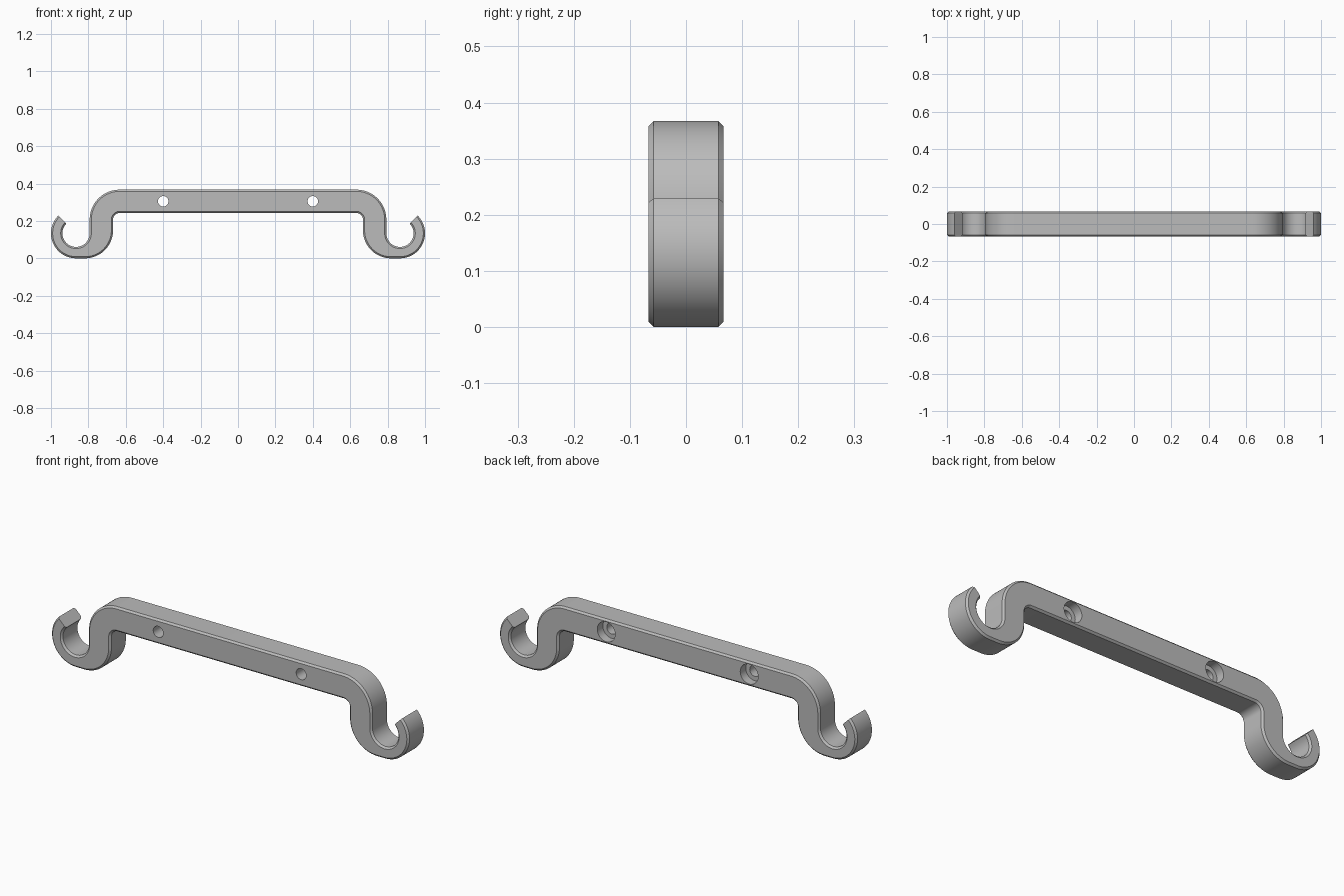
import bpy, bmesh
from math import sin, cos, radians, pi
from mathutils import Matrix, Vector

if "Cube" in bpy.data.objects:
    bpy.data.objects.remove(bpy.data.objects["Cube"])

DEPTH = 0.133          # front to back
CHAMFER = 0.009
HOLE_X, HOLE_Z = 0.4, 0.305


def arc(cx, cz, r, start, end, steps):
    """Points along an arc, angles in degrees."""
    angles = [radians(start + (end - start) * i / steps) for i in range(steps + 1)]
    return [(cx + r * cos(a), cz + r * sin(a)) for a in angles]


def new_object(name, bm):
    mesh = bpy.data.meshes.new(name)
    bm.to_mesh(mesh)
    bm.free()
    obj = bpy.data.objects.new(name, mesh)
    bpy.context.collection.objects.link(obj)
    return obj


# Half outline: shoulder, hook inside, hook outside, heel, inner fillet
inner_hook = arc(0.866, 0.134, 0.073, 180, 405, 40)
outer_hook = arc(0.866, 0.134, 0.134, 405, 270, 28)
half = (arc(0.633, 0.207, 0.16, 90, 0, 24) + inner_hook + outer_hook
        + arc(0.818, 0.15, 0.15, 270, 180, 24)
        + arc(0.633, 0.207, 0.035, 0, 90, 12))
outline = half + [(-x, z) for x, z in reversed(half)]

# Solid body from the outline
bm = bmesh.new()
face = bm.faces.new([bm.verts.new((x, -DEPTH / 2, z)) for x, z in outline])
ext = bmesh.ops.extrude_face_region(bm, geom=[face])
bmesh.ops.translate(bm, vec=(0, DEPTH, 0),
                    verts=[v for v in ext["geom"] if isinstance(v, bmesh.types.BMVert)])
bmesh.ops.recalc_face_normals(bm, faces=bm.faces)


def is_tip(edge):
    """True for edges on the flat cut ends of the hooks."""
    tips = (inner_hook[-1], outer_hook[0])
    return all(any((Vector((abs(v.co.x), v.co.z)) - Vector(t)).length < 1e-4 for t in tips)
               for v in edge.verts)


# Chamfer the front and back rims, leaving the hook tips square
rim = [e for e in bm.edges
       if abs(e.verts[0].co.y - e.verts[1].co.y) < 1e-5 and not is_tip(e)]
bmesh.ops.bevel(bm, geom=rim, offset=CHAMFER, segments=1, affect='EDGES',
                clamp_overlap=False)
body = new_object("double_hook_bracket", bm)


# Screw holes with counterbores at the back
def cylinder_cutter(name, x, radius, y0, y1):
    bm = bmesh.new()
    place = Matrix.Translation((x, (y0 + y1) / 2, HOLE_Z)) @ Matrix.Rotation(pi / 2, 4, 'X')
    bmesh.ops.create_cone(bm, cap_ends=True, segments=40, radius1=radius,
                          radius2=radius, depth=y1 - y0, matrix=place)
    cutter = new_object(name, bm)
    cutter.hide_render = True
    return cutter


bpy.context.view_layer.objects.active = body
body.select_set(True)
for x in (-HOLE_X, HOLE_X):
    for name, radius, y0 in (("screw_hole", 0.028, -0.1), ("counterbore", 0.05, 0.022)):
        cutter = cylinder_cutter(name, x, radius, y0, 0.1)
        mod = body.modifiers.new(name, 'BOOLEAN')
        mod.operation, mod.solver, mod.object = 'DIFFERENCE', 'EXACT', cutter
        bpy.ops.object.modifier_apply(modifier=mod.name)
        bpy.data.objects.remove(cutter)

# Single grey material
grey = bpy.data.materials.new("plain_grey")
grey.use_nodes = True
colour = (0.5, 0.5, 0.5, 1)
grey.diffuse_color = colour
grey.node_tree.nodes["Principled BSDF"].inputs["Base Color"].default_value = colour
body.data.materials.clear()
body.data.materials.append(grey)

bpy.ops.object.shade_smooth_by_angle(angle=radians(30))
